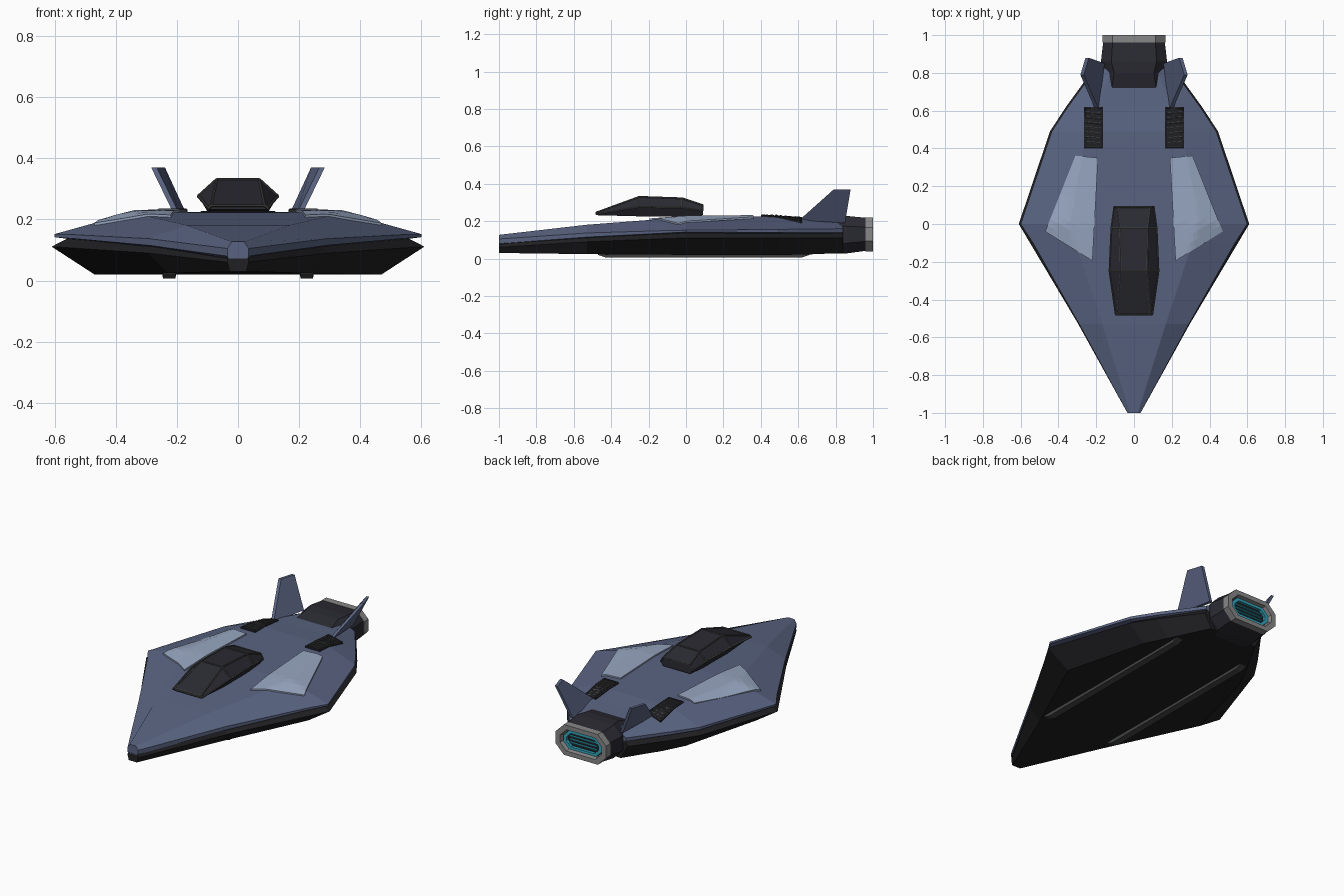
import bpy, bmesh, math
from mathutils import Vector
from mathutils.bvhtree import BVHTree

if "Cube" in bpy.data.objects:
    bpy.data.objects.remove(bpy.data.objects["Cube"])


def mat(name, rgb):
    m = bpy.data.materials.new(name)
    lin = [(c / 255 / 12.92) if c < 10 else ((c / 255 + 0.055) / 1.055) ** 2.4 for c in rgb]
    m.diffuse_color = (*lin, 1)
    m.use_nodes = True
    m.node_tree.nodes["Principled BSDF"].inputs["Base Color"].default_value = m.diffuse_color
    return m


BLUE = mat("slate blue", (90, 100, 130))
BLACK = mat("underside black", (32, 32, 35))
LIGHT = mat("pale blue panel", (152, 167, 193))
GLASS = mat("dark glass", (42, 42, 50))
FRAME = mat("frame grey", (68, 71, 69))
STEEL = mat("nozzle grey", (134, 135, 134))
CYAN = mat("engine cyan", (50, 165, 188))


def finish(name, bm, material):
    bmesh.ops.recalc_face_normals(bm, faces=bm.faces)
    me = bpy.data.meshes.new(name)
    bm.to_mesh(me)
    bm.free()
    me.materials.append(material)
    ob = bpy.data.objects.new(name, me)
    bpy.context.collection.objects.link(ob)
    return ob


def loft(name, rings, material, caps=True):
    """Skin a list of closed point rings."""
    bm = bmesh.new()
    vr = [[bm.verts.new(p) for p in r] for r in rings]
    n = len(vr[0])
    for a, b in zip(vr, vr[1:]):
        for i in range(n):
            bm.faces.new((a[i], a[(i + 1) % n], b[(i + 1) % n], b[i]))
    if caps:
        bm.faces.new(vr[0])
        bm.faces.new(vr[-1])
    return finish(name, bm, material)


def sym(y, half):
    """Mirror right-hand (x, z) points into a full ring at station y."""
    return [(x, y, z) for x, z in half] + [(-x, y, z) for x, z in reversed(half)]


def octagon(y, w, h, c, cz=0.13):
    return sym(y, [(w - c, cz + h), (w, cz + h - c), (w, cz - h + c), (w - c, cz - h)])


def bars(name, segs, r, material):
    """Square-ish rods along a list of segments."""
    bm = bmesh.new()
    for p, q in segs:
        p, q = Vector(p), Vector(q)
        d = q - p
        res = bmesh.ops.create_cone(bm, cap_ends=True, segments=6, radius1=r, radius2=r, depth=d.length)
        rot = d.to_track_quat('Z', 'Y')
        for v in res["verts"]:
            v.co = rot @ v.co + (p + q) / 2
    return finish(name, bm, material)


# Upper hull: y, half width, rim top, rim bottom, deck height
upper = [(-1, .035, .105, .08, .127), (-.53, .29, .137, .115, .181), (-.1, .535, .15, .137, .214),
         (0, .6, .152, .142, .222), (.49, .435, .156, .14, .225), (.62, .35, .158, .14, .212),
         (.84, .19, .16, .14, .197)]
hull = loft("upper_hull", [sym(y, [(w * .58, t), (w, e), (w, b), (w * .9, b - .008)])
                           for y, w, e, b, t in upper], BLUE)
# Lower hull: y, half width, top, widest height, bottom
lower = [(-1, .035, .08, .06, .03), (-.53, .295, .117, .09, .024), (0, .61, .142, .111, .02),
         (.49, .445, .141, .111, .02), (.62, .36, .141, .111, .021), (.84, .2, .141, .111, .03)]
loft("lower_hull", [sym(y, [(w * .9, t), (w, m), (w * .77, b)]) for y, w, t, m, b in lower], BLACK)

me = hull.data
tree = BVHTree.FromPolygons([v.co for v in me.vertices], [p.vertices for p in me.polygons])


def deck(x, y, off=0.0):
    """Point on the hull top at x, y."""
    hit = tree.ray_cast(Vector((x, y, 1)), Vector((0, 0, -1)))[0]
    return Vector((x, y, (hit.z if hit else .2) + off))


def drape(name, quad, n, off, material):
    """Thin plate following the deck inside a four-sided outline."""
    bm = bmesh.new()
    a, b, c, d = [Vector(p) for p in quad]
    g = []
    for i in range(n + 1):
        for j in range(n + 1):
            p = a.lerp(b, i / n).lerp(d.lerp(c, i / n), j / n)
            g.append(bm.verts.new(deck(p.x, p.y, off)))
    for i in range(n):
        for j in range(n):
            k = i * (n + 1) + j
            bm.faces.new((g[k], g[k + 1], g[k + n + 2], g[k + n + 1]))
    ext = bmesh.ops.extrude_face_region(bm, geom=list(bm.faces))
    for v in ext["geom"]:
        if isinstance(v, bmesh.types.BMVert):
            v.co.z -= .009
    return finish(name, bm, material)


for side, s in (("right", 1), ("left", -1)):
    # Pale deck panels
    drape(side + "_deck_panel", [(s * .19, .35), (s * .31, .362), (s * .47, -.04), (s * .22, -.195)],
          12, .008, LIGHT)
    # Slatted vents
    x0, x1, y0, y1 = .165, .265, .4, .62
    drape(side + "_vent_base", [(s * x0, y0), (s * x1, y0), (s * x1, y1), (s * x0, y1)], 4, .005, BLACK)
    c = [deck(s * x, y, .005) for x, y in ((x0 + .005, y0 + .005), (x1 - .005, y0 + .005),
                                           (x1 - .005, y1 - .005), (x0 + .005, y1 - .005))]
    segs = [(c[i], c[(i + 1) % 4]) for i in range(4)]
    bars(side + "_vent_frame", segs, .006, GLASS)
    slats = []
    for i in range(7):
        y = y0 + .028 + i * .026
        slats.append((deck(s * .172, y, .006), deck(s * .258, y + .008, .006)))
    bars(side + "_vent_slats", slats, .005, FRAME)
    # Canted tail fins, toed inward at the back
    prof = [(.195, .605, .205), (.275, .79, .37), (.248, .88, .37), (.165, .85, .19)]
    t = .009
    loft(side + "_tail_fin", [[(s * (x + k), y, z) for x, y, z in prof] for k in (-t, t)], BLUE)
    # Landing skids with tapered ends
    loft(side + "_skid", [[(s * x, y, z) for x, z in ((.2, .032), (.25, .032), (.245, zb), (.205, zb))]
                          for y, zb in ((-.47, .02), (-.43, .006), (.62, .006), (.66, .02))], FRAME)

# Canopy: y, then bottom, middle and top (x, z)
can = [(-.48, (.088, .232), (.097, .238), (.088, .246)), (-.25, (.1, .226), (.13, .276), (.07, .33)),
       (-.02, (.095, .226), (.12, .272), (.075, .322)), (.09, (.09, .232), (.105, .255), (.088, .286))]
rings = [sym(y, [t, m, b]) for y, b, m, t in can]
loft("canopy", rings, GLASS)
segs = []
for r in rings:
    segs += [(r[0], r[5]), (r[0], r[1]), (r[5], r[4])]
for a, b in zip(rings, rings[1:]):
    segs += [(a[i], b[i]) for i in (0, 1, 4, 5)]
bars("canopy_frame", segs, .005, FRAME)

# Engine housing
loft("engine_housing", [octagon(.7, .16, .07, .04), octagon(.8, .155, .098, .05, .126),
                        octagon(.86, .175, .1, .055, .128), octagon(.965, .163, .088, .05)], GLASS)
# Nozzle rim with dark recess
rim = loft("nozzle_rim", [octagon(.96, .168, .091, .055), octagon(1, .168, .091, .055),
                          octagon(1, .138, .064, .042), octagon(.967, .13, .056, .038)], STEEL)
rim.data.materials.append(BLACK)
for p in rim.data.polygons:
    if abs(p.center.x) < .01 and abs(p.center.z - .13) < .01 and p.center.y < .98:
        p.material_index = 1 if p.normal.y > 0 else 0
# Glowing ring and bars
loft("engine_glow_ring", [octagon(.966, .128, .055, .038), octagon(.984, .128, .055, .038),
                          octagon(.984, .108, .04, .03), octagon(.966, .108, .04, .03)], CYAN, False)
bars("engine_glow_bars", [((-.09, .973, .13 + d), (.09, .973, .13 + d)) for d in (-.02, 0, .02)], .006, CYAN)
